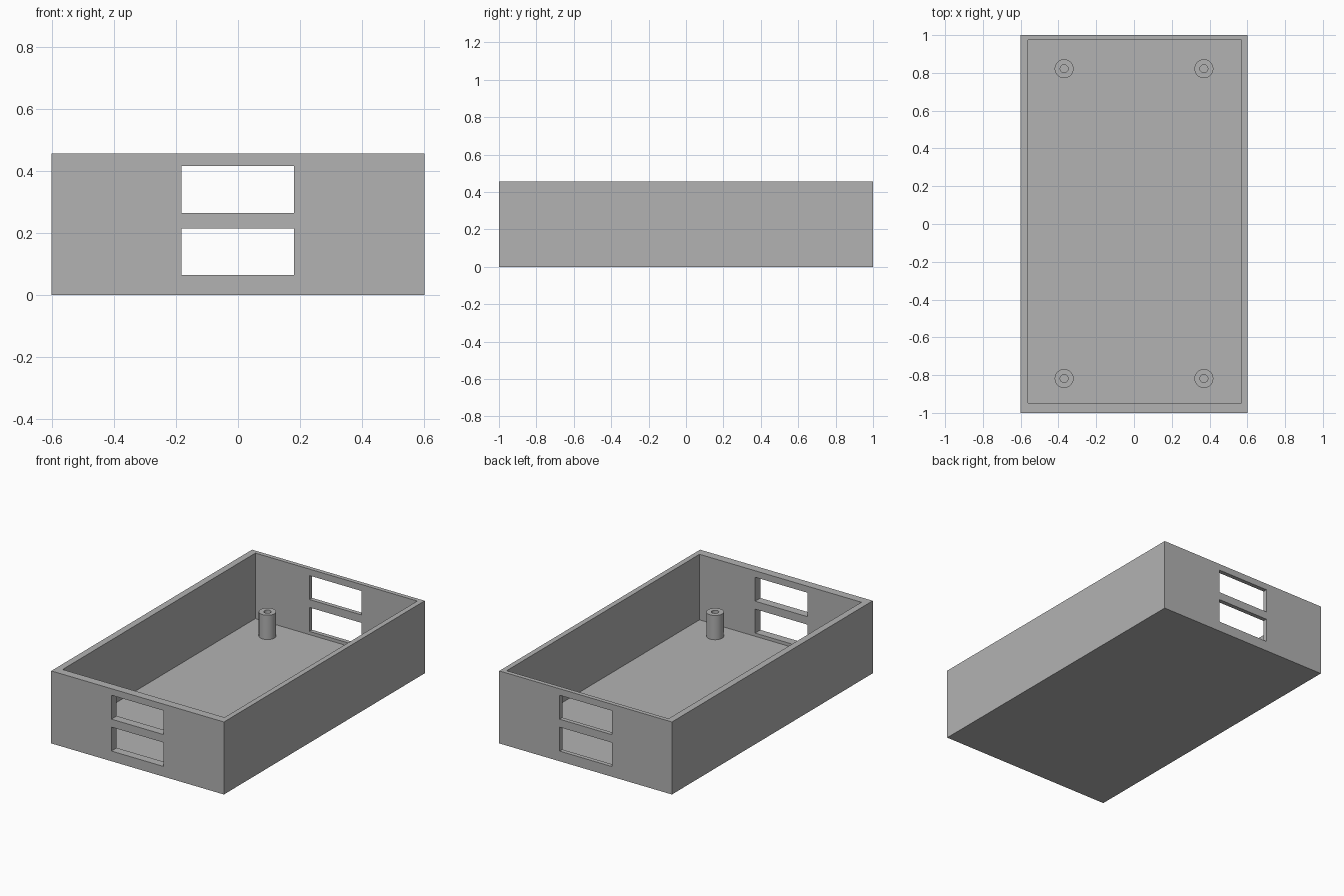
import bpy, bmesh, math
from mathutils import Vector, Matrix

cube = bpy.data.objects.get("Cube")
if cube:
    bpy.data.objects.remove(cube, do_unlink=True)

HEIGHT, FLOOR, POST_TOP = 0.457, 0.044, 0.197

grey = bpy.data.materials.new("plain grey")
grey.use_nodes = True
colour = (0.448, 0.448, 0.448, 1)
grey.diffuse_color = colour
grey.node_tree.nodes["Principled BSDF"].inputs["Base Color"].default_value = colour


def add_object(name, bm):
    mesh = bpy.data.meshes.new(name)
    bmesh.ops.recalc_face_normals(bm, faces=bm.faces)
    bm.to_mesh(mesh)
    bm.free()
    mesh.materials.append(grey)
    obj = bpy.data.objects.new(name, mesh)
    bpy.context.collection.objects.link(obj)
    return obj


def add_box(name, low, high):
    low, high = Vector(low), Vector(high)
    bm = bmesh.new()
    place = Matrix.Translation((low + high) / 2) @ Matrix.Diagonal((high - low).to_4d())
    bmesh.ops.create_cube(bm, size=1, matrix=place)
    return add_object(name, bm)


def cut(target, cutter):
    """Subtract the cutter from the target, then remove the cutter."""
    cutter.hide_render = True
    mod = target.modifiers.new("cut", "BOOLEAN")
    mod.operation, mod.solver, mod.object = "DIFFERENCE", "EXACT", cutter
    bpy.ops.object.select_all(action="DESELECT")
    bpy.context.view_layer.objects.active = target
    target.select_set(True)
    bpy.ops.object.modifier_apply(modifier=mod.name)
    bpy.data.objects.remove(cutter, do_unlink=True)


# Open tray; the cavity leaves a thicker wall at the front and left-hand edge
tray = add_box("tray", (-0.602, -1, 0), (0.602, 1, HEIGHT))
cut(tray, add_box("cavity_cutter", (-0.56, -0.947, FLOOR), (0.569, 0.973, 1)))

# Two stacked slots, running through both end walls
for bottom in (0.064, 0.265):
    cut(tray, add_box("slot_cutter", (-0.183, -1.2, bottom), (0.181, 1.2, bottom + 0.151)))

# Hollow screw posts standing on the floor
for x, side in ((-0.37, "right"), (0.37, "left")):
    for y, end in ((-0.818, "front"), (0.822, "back")):
        bm = bmesh.new()
        profile = [(0.021, FLOOR), (0.021, POST_TOP), (0.05, POST_TOP), (0.05, FLOOR)]
        verts = [bm.verts.new((r, 0, z)) for r, z in profile]
        edges = [bm.edges.new(pair) for pair in zip(verts, verts[1:] + verts[:1])]
        bmesh.ops.spin(bm, geom=verts + edges, cent=(0, 0, 0), axis=(0, 0, 1),
                       angle=math.tau, steps=40, use_merge=True)
        bmesh.ops.remove_doubles(bm, verts=bm.verts, dist=0.0001)
        post = add_object(f"{end}_{side}_post", bm)
        post.location = (x, y, 0)
        bpy.ops.object.select_all(action="DESELECT")
        bpy.context.view_layer.objects.active = post
        post.select_set(True)
        bpy.ops.object.shade_smooth_by_angle(angle=math.radians(30))
